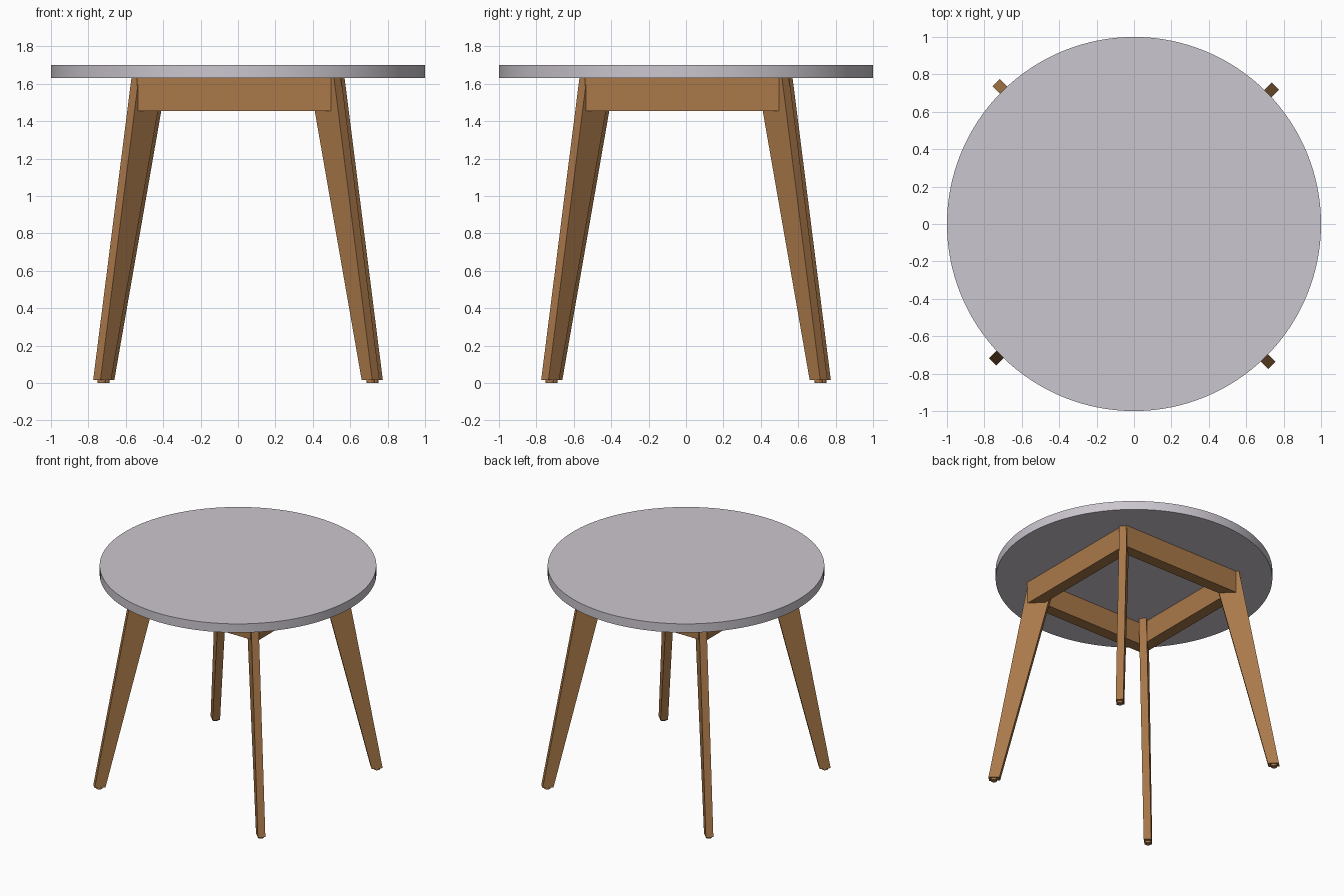
import bpy, bmesh
from math import pi, sqrt
from mathutils import Matrix, Vector

cube = bpy.data.objects.get("Cube")
if cube:
    bpy.data.objects.remove(cube)


def make_material(name, rgb):
    mat = bpy.data.materials.new(name)
    mat.use_nodes = True
    mat.diffuse_color = (*rgb, 1)
    mat.node_tree.nodes["Principled BSDF"].inputs["Base Color"].default_value = (*rgb, 1)
    return mat


wood = make_material("warm wood", (0.40, 0.19, 0.068))
pale = make_material("pale grey top", (0.60, 0.565, 0.62))


def add_object(name, bm, mat, matrix=Matrix()):
    bmesh.ops.recalc_face_normals(bm, faces=bm.faces)
    bm.transform(matrix)
    mesh = bpy.data.meshes.new(name)
    bm.to_mesh(mesh)
    bm.free()
    mesh.materials.append(mat)
    obj = bpy.data.objects.new(name, mesh)
    bpy.context.collection.objects.link(obj)
    return obj


def prism(outline, extrusion):
    """Closed solid from a flat outline pushed along a vector."""
    bm = bmesh.new()
    face = bm.faces.new([bm.verts.new(p) for p in outline])
    new = bmesh.ops.extrude_face_region(bm, geom=[face])["geom"]
    bmesh.ops.translate(bm, vec=Vector(extrusion),
                        verts=[g for g in new if isinstance(g, bmesh.types.BMVert)])
    return bm


def cylinder(radius, bottom, top, segments, x=0, y=0):
    bm = bmesh.new()
    bmesh.ops.create_cone(bm, cap_ends=True, segments=segments, radius1=radius,
                          radius2=radius, depth=top - bottom,
                          matrix=Matrix.Translation((x, y, (top + bottom) / 2)))
    return bm


TOP_Z, UNDER_Z, APRON_Z, FOOT_Z = 1.70, 1.63, 1.455, 0.016
LEG_THICK, LEG_SHIFT = 0.055, -0.0125
APRON_OUT, APRON_THICK = 0.555, 0.09

# Round table top
table_top = add_object("table_top", cylinder(1, UNDER_Z, TOP_Z, 128), pale)
bpy.context.view_layer.objects.active = table_top
table_top.select_set(True)
bpy.ops.object.shade_smooth_by_angle()
table_top.select_set(False)

corners = ("back_left", "back_right", "front_right", "front_left")
sides = ("front", "left", "back", "right")
for i in range(4):
    # Tapered splayed leg, a slab standing on the diagonal
    diagonal = Matrix.Rotation(pi / 4 + i * pi / 2, 4, "Z")
    side_y = LEG_SHIFT - LEG_THICK / 2
    profile = [(0.975, side_y, FOOT_Z), (1.055, side_y, FOOT_Z),
               (0.766, side_y, UNDER_Z), (0.577, side_y, UNDER_Z)]
    add_object(corners[i] + "_leg", prism(profile, (0, LEG_THICK, 0)), wood, diagonal)

    # Small glide under the foot
    add_object(corners[i] + "_glide",
               cylinder(0.023, 0, FOOT_Z, 16, 1.017, LEG_SHIFT), wood, diagonal)

    # Apron rail with mitred ends, running between two legs
    inner = -APRON_OUT + APRON_THICK
    rail = [(-0.54, -APRON_OUT, APRON_Z), (0.52, -APRON_OUT, APRON_Z),
            (0.52 - APRON_THICK, inner, APRON_Z), (-0.54 + APRON_THICK, inner, APRON_Z)]
    add_object(sides[i] + "_apron", prism(rail, (0, 0, UNDER_Z - APRON_Z)), wood,
               Matrix.Rotation(i * pi / 2, 4, "Z"))
